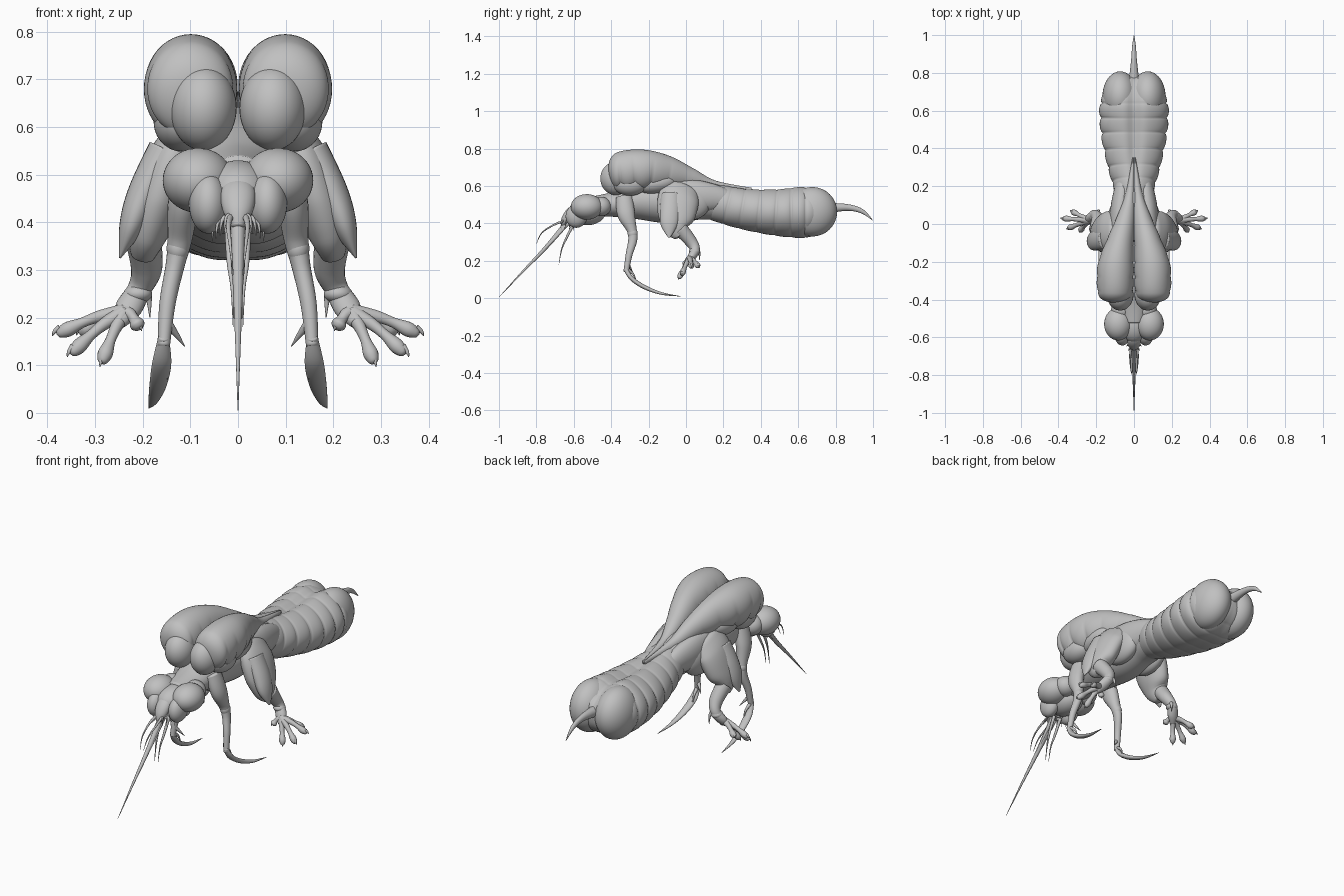
import bpy, bmesh, math
from mathutils import Vector, Matrix

cube = bpy.data.objects.get("Cube")
if cube:
    bpy.data.objects.remove(cube, do_unlink=True)

grey = bpy.data.materials.new("clay grey")
grey.use_nodes = True
COLOUR = (.53, .53, .53, 1)
grey.diffuse_color = COLOUR
grey.node_tree.nodes["Principled BSDF"].inputs["Base Color"].default_value = COLOUR


def finish(name, bm, mirror):
    bmesh.ops.recalc_face_normals(bm, faces=bm.faces)
    mesh = bpy.data.meshes.new(name)
    bm.to_mesh(mesh)
    bm.free()
    mesh.materials.append(grey)
    mesh.shade_smooth()
    obj = bpy.data.objects.new(name, mesh)
    bpy.context.collection.objects.link(obj)
    if mirror:
        obj.modifiers.new("Mirror", "MIRROR").use_mirror_merge = False
    return obj


def spline(rows, s):
    """Catmull-Rom sample of path rows at s in 0..1."""
    u = s * (len(rows) - 1)
    i = min(int(u), len(rows) - 2)
    f = u - i
    quad = [rows[min(max(i + k, 0), len(rows) - 1)] for k in (-1, 0, 1, 2)]
    return [b + .5 * f * (c - a + f * (2*a - 5*b + 4*c - d + f * (3*(b - c) + d - a)))
            for a, b, c, d in zip(*quad)]


def tube(name, rows, mirror=True, steps=10, sides=24, caps=(0, 0), shape=None):
    """Loft rings along rows of (x, y, z, half width, half depth)."""
    bm = bmesh.new()
    count = steps * (len(rows) - 1)
    run = Vector(rows[-1][:3]) - Vector(rows[0][:3])
    ref = Vector((0, 1, 0)) if abs(run.normalized().x) > .8 else Vector((1, 0, 0))
    rings = []
    for k in range(count + 1):
        s = k / count
        x, y, z, a, b = spline(rows, s)
        ahead = Vector(spline(rows, min(s + .01, 1))[:3])
        t = (ahead - Vector(spline(rows, max(s - .01, 0))[:3])).normalized()
        side = (ref - t * ref.dot(t)).normalized()
        up = side.cross(t)
        size = 1
        for cap, d in zip(caps, (s, 1 - s)):
            if d < cap:
                size *= math.sqrt(max(1 - (1 - d / cap) ** 2, .0004))
        ring = []
        for j in range(sides):
            ang = math.tau * j / sides
            c, n = math.cos(ang), math.sin(ang)
            r = size * (shape(s, c, n) if shape else 1)
            ring.append(bm.verts.new(Vector((x, y, z)) + side * a * c * r + up * b * n * r))
        rings.append(ring)
    for lo, hi in zip(rings, rings[1:]):
        for j in range(sides):
            m = (j + 1) % sides
            bm.faces.new((lo[j], lo[m], hi[m], hi[j]))
    bm.faces.new(rings[0])
    bm.faces.new(rings[-1])
    return finish(name, bm, mirror)


def ball(name, centre, radii, mirror=True, tilt=0):
    bm = bmesh.new()
    place = Matrix.Translation(centre) @ Matrix.Rotation(tilt, 4, "X") @ Matrix.Diagonal((*radii, 1))
    bmesh.ops.create_uvsphere(bm, u_segments=40, v_segments=24, radius=1, matrix=place)
    return finish(name, bm, mirror)


def spike(name, points, radius, mirror=True):
    """Thin curved thorn, tapering to its last point."""
    last = len(points) - 1
    rows = [(*p, *[radius * (1 - i / last) + .0008] * 2) for i, p in enumerate(points)]
    return tube(name, rows, mirror, steps=6, sides=10)


# Segmented abdomen with a groove along its back
def abdomen_shape(s, c, n):
    fold = abs(math.sin(math.pi * 10 * s)) ** .5
    groove = math.exp(-(c / .2) ** 2) * min(1, max(0, s * 3 - .5))
    return 1 - .07 * (1 - fold) * (.3 + .7 * c * c) - groove * (.2 if n > 0 else .05)


tube("abdomen", [(0, 0, .54, .09, .09), (0, .15, .515, .1, .1), (0, .3, .48, .14, .113),
                 (0, .48, .46, .177, .131), (0, .64, .46, .184, .145), (0, .785, .46, .165, .125)],
     mirror=False, steps=26, sides=72, caps=(0, .24), shape=abdomen_shape)
ball("abdomen_end_lobe", (.073, .675, .462), (.094, .133, .132))
tube("tail_sting", [(0, .74, .48, .03, .03), (0, .86, .485, .016, .018),
                    (0, .94, .465, .01, .012), (0, 1, .415, .001, .001)], mirror=False)

# Thorax and neck
tube("thorax", [(0, -.52, .49, .06, .05), (0, -.4, .5, .085, .065), (0, -.25, .52, .11, .1),
                (0, -.08, .52, .12, .12), (0, .08, .53, .105, .11), (0, .22, .5, .09, .09)],
     mirror=False, sides=40)


# Swollen back lobes, folded along their lower sides
def lobe_shape(s, c, n):
    fold = abs(math.sin(math.pi * 8 * s)) ** .6
    return 1 - .12 * (1 - fold) * max(0, .7 - n) * max(0, 1 - s * 1.2)


tube("back_lobe", [(.1, -.415, .67, .085, .085), (.1, -.33, .678, .097, .11),
                   (.096, -.22, .685, .096, .108), (.073, -.1, .67, .073, .09),
                   (.045, .02, .64, .05, .058), (.022, .15, .6, .026, .03),
                   (.004, .35, .58, .004, .01)],
     steps=16, sides=48, caps=(.12, 0), shape=lobe_shape)
ball("front_back_lobe", (.073, -.375, .64), (.07, .083, .089))
ball("lower_back_lobe", (.115, -.3, .61), (.062, .09, .062))
ball("rear_side_lobe", (.095, -.16, .615), (.062, .11, .055), tilt=.15)
ball("hip_bulge", (.085, .01, .51), (.055, .12, .095))
tube("flank_web", [(.08, -.06, .56, .05, .08), (.075, .06, .545, .052, .085),
                   (.062, .16, .535, .048, .07), (.05, .28, .51, .03, .04)])

# Head with clustered eye lobes
ball("head_core", (0, -.53, .46), (.075, .1, .07), mirror=False)
ball("main_eye_lobe", (.084, -.53, .488), (.074, .086, .068))
ball("front_eye_lobe", (.062, -.585, .44), (.041, .058, .064), tilt=-.2)
ball("rear_eye_lobe", (.066, -.455, .49), (.055, .055, .052))
tube("face_plate", [(0, -.56, .49, .02, .02), (0, -.61, .465, .036, .025),
                    (0, -.64, .425, .032, .025), (0, -.66, .39, .012, .012)], mirror=False)

# Mouthparts
spike("proboscis", [(0, -.63, .41), (0, -.75, .27), (0, -.87, .145), (0, -1, .005)], .015, False)
spike("proboscis_sheath", [(.008, -.63, .4), (.008, -.72, .3), (.004, -.8, .215)], .01)
spike("feeler", [(.012, -.63, .42), (.02, -.7, .395), (.016, -.77, .35), (.01, -.8, .29)], .007)
spike("lower_feeler", [(.02, -.6, .4), (.018, -.64, .32), (.012, -.665, .26), (.01, -.68, .18)], .008)
for i in range(4):
    y = -.65 + i * .022
    reach = .024 + i * .008
    spike("mouth_bristle", [(.01, y, .415), (reach, y - .012, .41 - i * .003),
                            (reach + .006, y - .02, .378 - i * .006)], .007)

# Slender front legs ending in swept blades
tube("front_leg", [(.085, -.33, .54, .035, .045), (.112, -.32, .45, .034, .047),
                   (.122, -.29, .365, .026, .027), (.132, -.285, .31, .02, .024),
                   (.148, -.305, .23, .017, .018), (.156, -.32, .14, .013, .014)])
ball("front_knee", (.126, -.285, .345), (.024, .027, .03))
tube("front_blade", [(.156, -.325, .16, .011, .012), (.16, -.29, .105, .02, .012),
                     (.168, -.22, .058, .018, .011), (.178, -.13, .025, .01, .007),
                     (.187, -.03, .01, .001, .001)])
spike("front_spur", [(.15, -.315, .19), (.13, -.3, .165), (.112, -.285, .14)], .011)
spike("heel_spur", [(.155, -.31, .15), (.15, -.28, .125), (.148, -.26, .07)], .009)

# Heavy hind legs
tube("hind_thigh", [(.08, -.02, .6, .045, .09), (.132, -.04, .53, .056, .11),
                    (.168, -.05, .44, .055, .1), (.19, -.05, .38, .044, .07),
                    (.2, -.03, .33, .025, .035)], sides=32, caps=(.1, 0))
tube("thigh_flap", [(.15, -.08, .55, .04, .055), (.196, -.085, .46, .036, .055),
                    (.224, -.09, .39, .026, .045), (.248, -.09, .325, .002, .006)])
tube("hind_shank", [(.2, -.03, .37, .038, .04), (.192, .025, .305, .033, .033),
                    (.207, .048, .26, .025, .026), (.23, .03, .22, .028, .022),
                    (.25, .005, .19, .016, .014)])
ball("ankle_knob", (.21, .045, .25), (.03, .03, .02))
spike("hind_spur", [(.2, .05, .27), (.188, .07, .245), (.185, .072, .2)], .013)

# Splayed toes with bulbous tips and claws
wrist = Vector((.238, .02, .212))
for tip in ((.385, .03, .163), (.335, .07, .165), (.355, -.025, .12), (.288, -.04, .1), (.205, -.01, .175)):
    tip = Vector(tip)
    rows = [(*(wrist.lerp(tip, f) + Vector((0, 0, h))), r, r) for f, h, r in
            ((0, 0, .018), (.35, .008, .013), (.6, .007, .011), (.82, .003, .016), (.97, 0, .008))]
    tube("toe", rows, steps=6, sides=14, caps=(0, .1))
    out = (tip - wrist).normalized() * .012
    spike("toe_claw", [tip - out + Vector((0, 0, .012)), tip + Vector((0, 0, .008)), tip + out * .4], .007)
